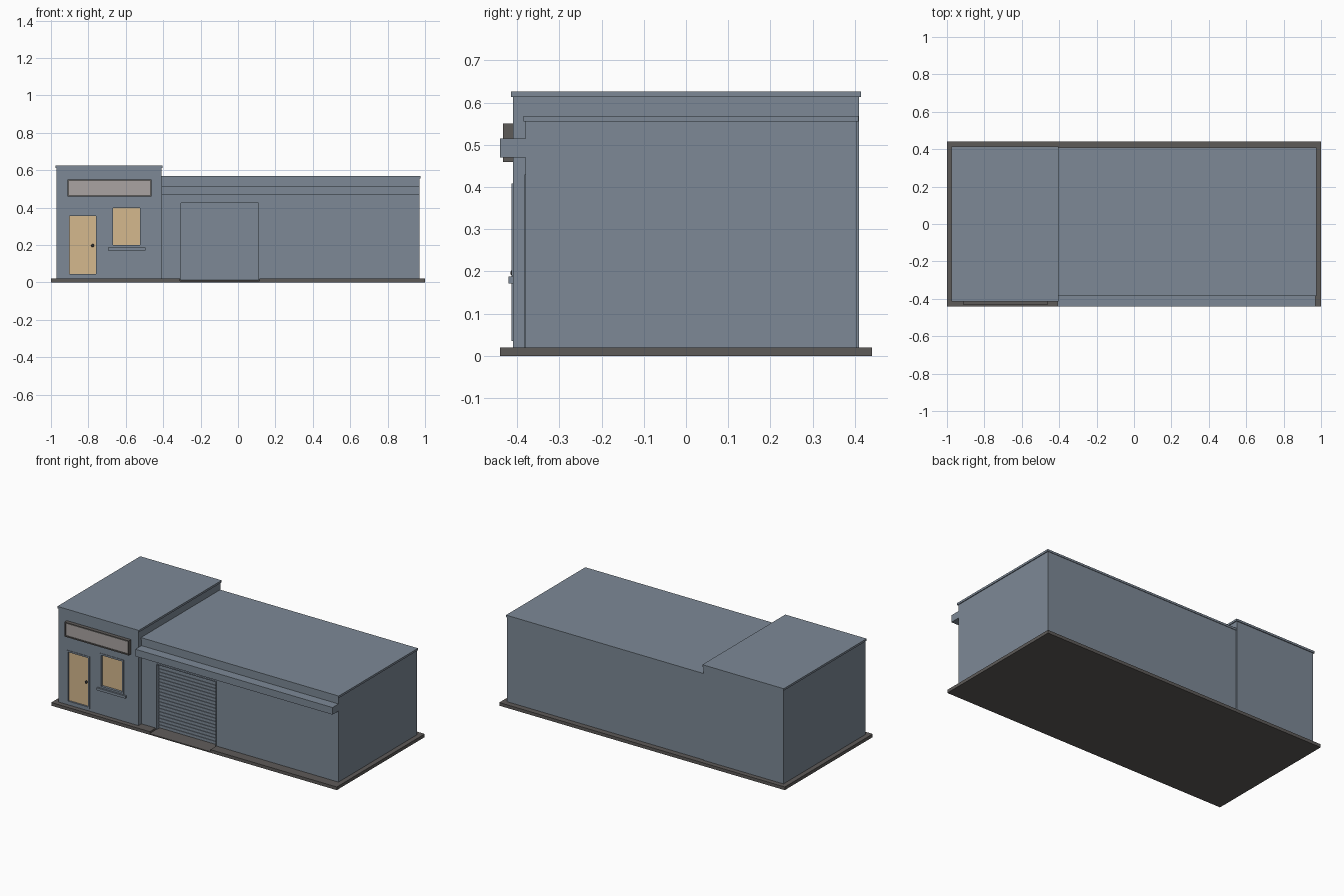
import bpy
import bmesh
from mathutils import Vector

cube = bpy.data.objects.get("Cube")
if cube:
    bpy.data.objects.remove(cube, do_unlink=True)


def material(name, rgb):
    m = bpy.data.materials.new(name)
    m.use_nodes = True
    m.diffuse_color = (*rgb, 1)
    bsdf = m.node_tree.nodes["Principled BSDF"]
    bsdf.inputs["Base Color"].default_value = (*rgb, 1)
    bsdf.inputs["Roughness"].default_value = 0.8
    return m


WALL = material("blue grey wall", (0.205, 0.25, 0.305))
STONE = material("dark stone", (0.11, 0.103, 0.098))
TAN = material("warm tan", (0.66, 0.48, 0.27))
SIGN = material("pale sign face", (0.40, 0.37, 0.36))
DARK = material("dark metal", (0.03, 0.03, 0.03))


def box(name, x, y, z, mat):
    """Box from (min, max) pairs."""
    bm = bmesh.new()
    bmesh.ops.create_cube(bm, size=1)
    for v in bm.verts:
        v.co = Vector([a[0] if c < 0 else a[1] for a, c in zip((x, y, z), v.co)])
    mesh = bpy.data.meshes.new(name)
    bm.to_mesh(mesh)
    bm.free()
    mesh.materials.append(mat)
    ob = bpy.data.objects.new(name, mesh)
    bpy.context.collection.objects.link(ob)
    return ob


def cut(target, cutter):
    """Subtract the cutter from the target, then discard it."""
    mod = target.modifiers.new("opening", 'BOOLEAN')
    mod.object = cutter
    mod.solver = 'EXACT'
    bpy.context.view_layer.update()
    dep = bpy.context.evaluated_depsgraph_get()
    mesh = bpy.data.meshes.new_from_object(target.evaluated_get(dep))
    target.modifiers.clear()
    target.data = mesh
    bpy.data.objects.remove(cutter, do_unlink=True)


def add_plinth(ob, height):
    """Split the walls at a height and colour the band below it."""
    bm = bmesh.new()
    bm.from_mesh(ob.data)
    bmesh.ops.bisect_plane(bm, geom=bm.verts[:] + bm.edges[:] + bm.faces[:],
                           plane_co=(0, 0, height), plane_no=(0, 0, 1))
    for f in bm.faces:
        f.material_index = int(f.calc_center_median().z < height)
    bm.to_mesh(ob.data)
    bm.free()
    ob.data.materials.clear()
    ob.data.materials.append(WALL)
    ob.data.materials.append(STONE)


def frame(name, x, y, z, t, mat, bottom=True):
    """Rectangular border of thickness t around an opening."""
    box(name + "_left", (x[0], x[0] + t), y, z, mat)
    box(name + "_right", (x[1] - t, x[1]), y, z, mat)
    inner = (x[0] + t, x[1] - t)
    box(name + "_top", inner, y, (z[1] - t, z[1]), mat)
    if bottom:
        box(name + "_bottom", inner, y, (z[0], z[0] + t), mat)


# Base slab with a sloped drive notch
gate_x = (-0.31, 0.115)
base = box("base_slab", (-1, 1), (-0.44, 0.44), (0, 0.02), STONE)
ramp = box("ramp_cutter", gate_x, (-0.46, -0.345), (0.006, 0.05), STONE)
for v in ramp.data.vertices:
    if v.co.z < 0.02 and v.co.y > -0.4:
        v.co.z = 0.012
cut(base, ramp)

# Workshop hall with its gate recess
hall = box("hall_walls", (-0.41, 0.97), (-0.38, 0.405), (0.018, 0.556), WALL)
cut(hall, box("gate_cutter", gate_x, (-0.45, -0.345), (0, 0.43), WALL))
add_plinth(hall, 0.041)
box("hall_roof", (-0.41, 0.975), (-0.385, 0.408), (0.555, 0.568), WALL)
box("canopy", (-0.41, 0.97), (-0.44, -0.375), (0.47, 0.515), WALL)

# Roller gate made of slats
slats = 20
z0, z1 = 0.012, 0.43
step = (z1 - z0) / slats
box("gate_panel", gate_x, (-0.35, -0.34), (z0, z1), WALL)
for i in range(slats):
    low = z0 + i * step
    box(f"gate_slat_{i + 1}", (-0.305, 0.11), (-0.354, -0.348),
        (low + 0.002, low + step - 0.001), WALL)
frame("gate_frame", gate_x, (-0.382, -0.345), (z0, z1), 0.006, WALL, bottom=False)

# Office block with door and window recesses
office = box("office_walls", (-0.97, -0.41), (-0.41, 0.41), (0.018, 0.615), WALL)
door_x, door_z = (-0.912, -0.75), (0.035, 0.365)
win_x, win_z = (-0.68, -0.512), (0.19, 0.408)
for x, z in ((door_x, door_z), (win_x, win_z)):
    cut(office, box("opening_cutter", x, (-0.45, -0.39), z, WALL))
add_plinth(office, 0.052)
box("office_roof", (-0.975, -0.405), (-0.415, 0.415), (0.613, 0.626), WALL)

# Door
box("door_leaf", door_x, (-0.402, -0.385), door_z, TAN)
frame("door_frame", door_x, (-0.413, -0.395), door_z, 0.01, WALL)
bpy.ops.mesh.primitive_uv_sphere_add(segments=16, ring_count=8, radius=0.008,
                                     location=(-0.777, -0.408, 0.197))
knob = bpy.context.object
knob.name = "door_knob"
knob.data.materials.append(DARK)
bpy.ops.object.shade_smooth_by_angle()

# Window and sill
box("window_pane", win_x, (-0.398, -0.385), win_z, TAN)
frame("window_frame", win_x, (-0.413, -0.392), win_z, 0.011, WALL)
box("window_sill", (-0.695, -0.495), (-0.421, -0.405), (0.172, 0.188), WALL)

# Blank sign board
sign_x, sign_z = (-0.912, -0.462), (0.459, 0.551)
box("sign_face", (-0.904, -0.47), (-0.43, -0.405), (0.467, 0.543), SIGN)
frame("sign_frame", sign_x, (-0.434, -0.405), sign_z, 0.008, STONE)
